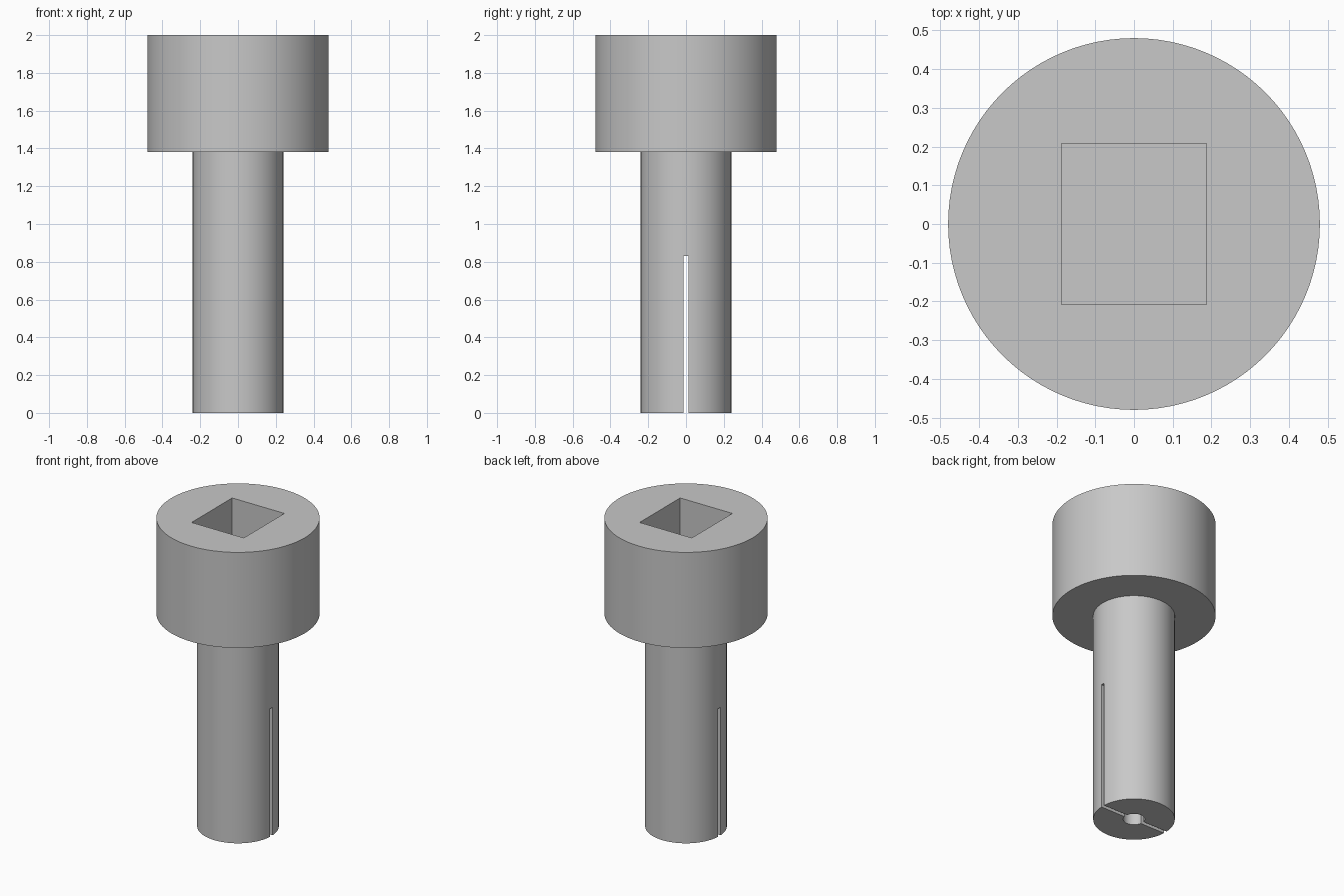
import bpy, math

cube = bpy.data.objects.get("Cube")
if cube:
    bpy.data.objects.remove(cube, do_unlink=True)

GREY = (0.58, 0.58, 0.58, 1)
mat = bpy.data.materials.new("steel_grey")
mat.use_nodes = True
mat.diffuse_color = GREY
mat.node_tree.nodes["Principled BSDF"].inputs["Base Color"].default_value = GREY


def cylinder(name, radius, low, high, sides=96):
    bpy.ops.mesh.primitive_cylinder_add(
        vertices=sides, radius=radius, depth=high - low, location=(0, 0, (low + high) / 2))
    obj = bpy.context.object
    obj.name = name
    obj.data.materials.append(mat)
    return obj


def box(name, width, depth, low, high):
    bpy.ops.mesh.primitive_cube_add(size=1, location=(0, 0, (low + high) / 2))
    obj = bpy.context.object
    obj.name = name
    obj.scale = (width, depth, high - low)
    bpy.ops.object.transform_apply(location=False, rotation=False, scale=True)
    obj.data.materials.append(mat)
    return obj


def combine(target, tool, operation):
    mod = target.modifiers.new(tool.name, "BOOLEAN")
    mod.operation = operation
    mod.solver = "EXACT"
    mod.object = tool
    bpy.context.view_layer.objects.active = target
    bpy.ops.object.modifier_apply(modifier=mod.name)
    bpy.data.objects.remove(tool, do_unlink=True)


# Head and shaft joined into one body
body = cylinder("socket_head_plug", 0.48, 1.38, 2)
combine(body, cylinder("shaft", 0.24, 0, 1.45), "UNION")

# Rectangular drive socket in the head
combine(body, box("socket_cutter", 0.375, 0.416, 1.58, 2.1), "DIFFERENCE")

# Bore and full-width slot in the shaft
combine(body, cylinder("bore_cutter", 0.064, -0.1, 0.83, 48), "DIFFERENCE")
combine(body, box("slot_cutter", 0.7, 0.024, -0.1, 0.83), "DIFFERENCE")

# Smooth walls with crisp rims
bpy.ops.object.select_all(action="DESELECT")
body.select_set(True)
bpy.context.view_layer.objects.active = body
bpy.ops.object.shade_smooth_by_angle(angle=math.radians(30))
